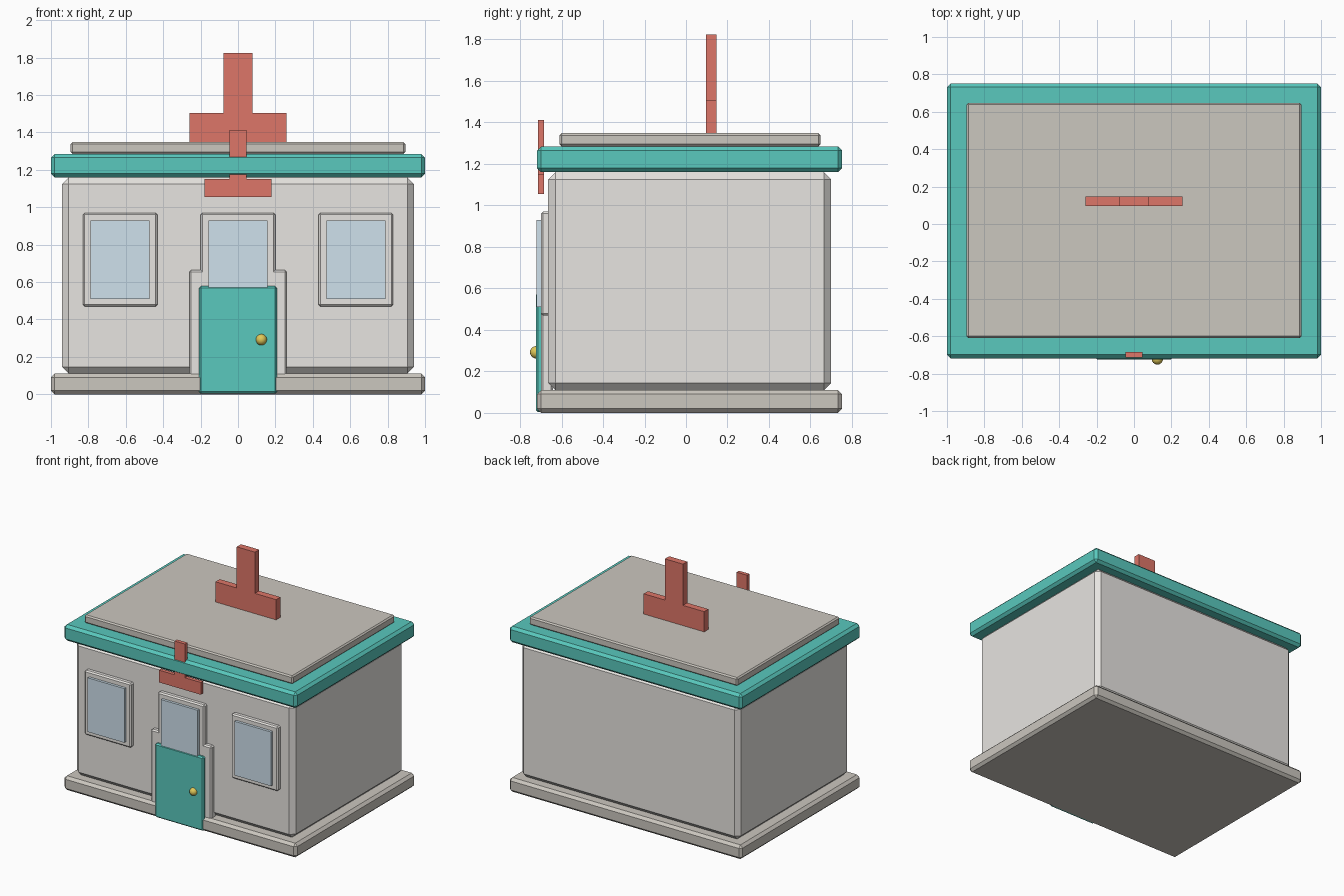
import bpy, bmesh

if "Cube" in bpy.data.objects:
    bpy.data.objects.remove(bpy.data.objects["Cube"])


def material(name, rgb):
    m = bpy.data.materials.new(name)
    m.diffuse_color = (*rgb, 1)
    m.use_nodes = True
    m.node_tree.nodes["Principled BSDF"].inputs["Base Color"].default_value = m.diffuse_color
    return m


WALL = material("wall", (0.80, 0.78, 0.75))
STONE = material("stone", (0.60, 0.57, 0.52))
TEAL = material("teal", (0.10, 0.58, 0.51))
RED = material("red", (0.73, 0.18, 0.14))
GLASS = material("glass", (0.62, 0.75, 0.84))
GOLD = material("gold", (0.75, 0.58, 0.10))


def finish(name, bm, mat):
    bmesh.ops.recalc_face_normals(bm, faces=bm.faces)
    me = bpy.data.meshes.new(name)
    bm.to_mesh(me)
    bm.free()
    me.materials.append(mat)
    ob = bpy.data.objects.new(name, me)
    bpy.context.collection.objects.link(ob)
    return ob


def box(name, x, y, z, mat, bevel=0):
    """Box between (min, max) pairs, with an optional flat chamfer."""
    bm = bmesh.new()
    bmesh.ops.create_cube(bm, size=1)
    for v in bm.verts:
        for i, (lo, hi) in enumerate((x, y, z)):
            v.co[i] = (lo + hi) / 2 + v.co[i] * (hi - lo)
    if bevel:
        bmesh.ops.bevel(bm, geom=bm.edges[:], offset=bevel, segments=1,
                        affect='EDGES', profile=0.5)
    return finish(name, bm, mat)


def stepped_sign(name, half, stem, z0, z1, z2, y0, y1):
    """Upside-down T outline, extruded along y."""
    right = [(half, z0), (half, z1), (stem, z1), (stem, z2)]
    outline = right + [(-x, z) for x, z in reversed(right)]
    bm = bmesh.new()
    face = bm.faces.new([bm.verts.new((x, y0, z)) for x, z in outline])
    ext = bmesh.ops.extrude_face_region(bm, geom=[face])["geom"]
    for v in ext:
        if isinstance(v, bmesh.types.BMVert):
            v.co.y = y1
    return finish(name, bm, RED)


# Main building
box("base_slab", (-1, 1), (-0.718, 0.752), (0, 0.11), STONE, 0.02)
box("walls", (-0.94, 0.94), (-0.665, 0.70), (0.11, 1.16), WALL, 0.035)
box("cornice", (-1, 1), (-0.718, 0.752), (1.16, 1.285), TEAL, 0.02)
box("roof_panel", (-0.895, 0.895), (-0.61, 0.648), (1.285, 1.348), STONE, 0.01)

# Three equal windows; the middle one sits above the door
for label, cx in (("left", -0.63), ("middle", 0), ("right", 0.63)):
    box(f"{label}_window_frame", (cx - 0.2, cx + 0.2), (-0.70, -0.64),
        (0.47, 0.97), WALL, 0.01)
    box(f"{label}_window_glass", (cx - 0.158, cx + 0.158), (-0.72, -0.66),
        (0.51, 0.93), GLASS)

# Door with surround and knob
box("door_frame", (-0.26, 0.26), (-0.70, -0.64), (0.01, 0.665), WALL, 0.01)
box("door", (-0.208, 0.208), (-0.724, -0.66), (0.004, 0.578), TEAL, 0.01)
bm = bmesh.new()
bmesh.ops.create_uvsphere(bm, u_segments=16, v_segments=10, radius=0.03)
bmesh.ops.translate(bm, verts=bm.verts, vec=(0.125, -0.722, 0.292))
knob = finish("door_knob", bm, GOLD)
knob.data.shade_smooth()

# Red signs on the roof and on the front
stepped_sign("roof_sign", 0.26, 0.078, 1.34, 1.505, 1.825, 0.096, 0.148)
stepped_sign("front_sign", 0.18, 0.045, 1.055, 1.15, 1.412, -0.714, -0.685)
